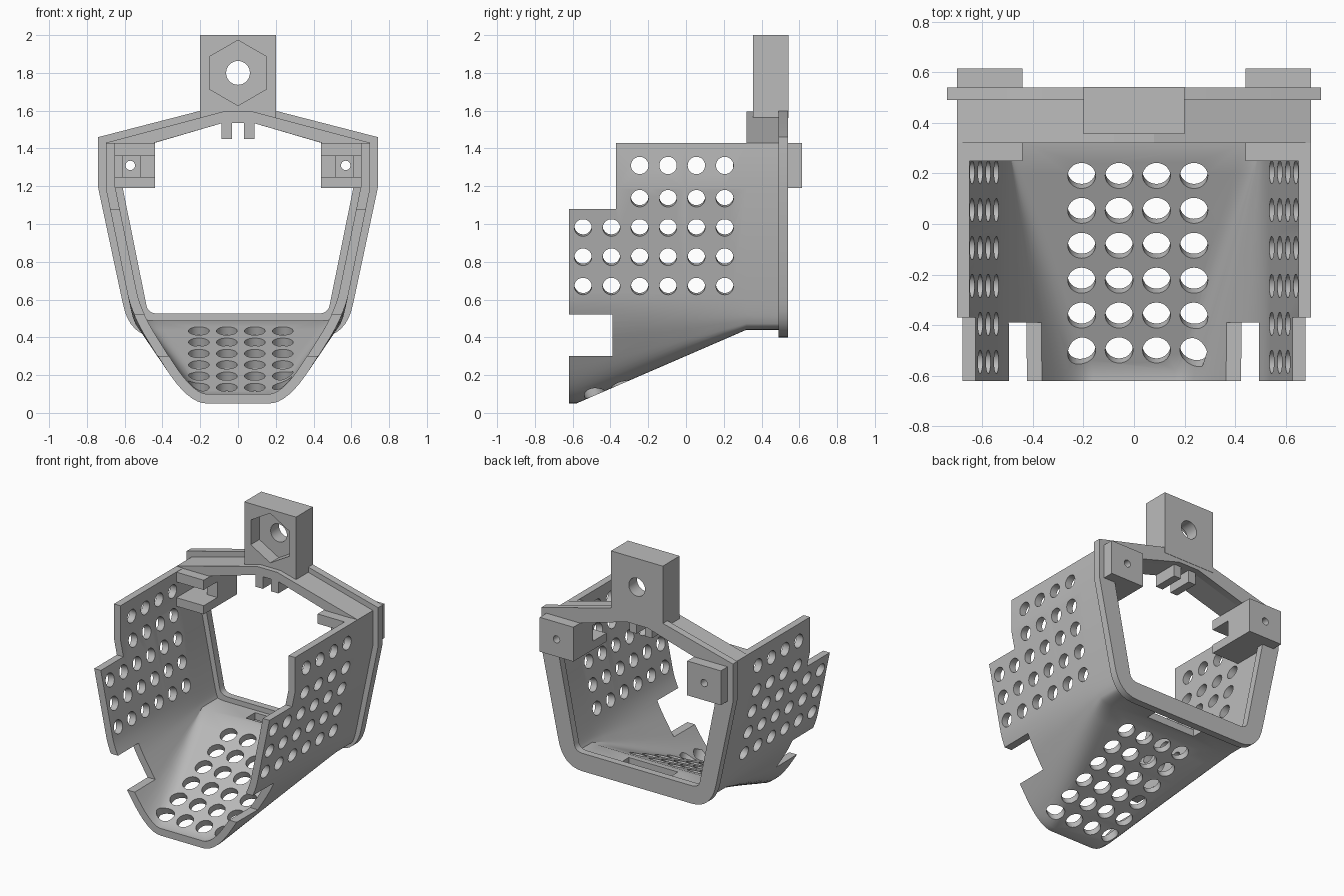
import bpy, bmesh, math
from mathutils import Vector, Matrix

if "Cube" in bpy.data.objects:
    bpy.data.objects.remove(bpy.data.objects["Cube"])

grey = bpy.data.materials.new("light_grey")
grey.diffuse_color = (0.5, 0.5, 0.5, 1)
grey.use_nodes = True
grey.node_tree.nodes["Principled BSDF"].inputs["Base Color"].default_value = grey.diffuse_color


def make(name, bm):
    bmesh.ops.recalc_face_normals(bm, faces=bm.faces)
    me = bpy.data.meshes.new(name)
    bm.to_mesh(me)
    bm.free()
    ob = bpy.data.objects.new(name, me)
    bpy.context.collection.objects.link(ob)
    me.materials.append(grey)
    return ob


def add_box(bm, x0, x1, y0, y1, z0, z1):
    m = Matrix.Translation(((x0 + x1) / 2, (y0 + y1) / 2, (z0 + z1) / 2))
    bmesh.ops.create_cube(bm, size=1, matrix=m @ Matrix.Diagonal((x1 - x0, y1 - y0, z1 - z0, 1)))


def add_cyl(bm, centre, axis, r, depth, n=32, spin=0):
    rot = Vector(axis).to_track_quat('Z', 'Y').to_matrix().to_4x4()
    bmesh.ops.create_cone(bm, cap_ends=True, segments=n, radius1=r, radius2=r, depth=depth,
                          matrix=Matrix.Translation(centre) @ rot @ Matrix.Rotation(spin, 4, 'Z'))


def activate(ob):
    bpy.ops.object.select_all(action='DESELECT')
    ob.select_set(True)
    bpy.context.view_layer.objects.active = ob


def cut(ob, bm):
    tool = make("cutter", bm)
    tool.hide_render = True
    mod = ob.modifiers.new("cut", 'BOOLEAN')
    mod.operation, mod.solver, mod.object = 'DIFFERENCE', 'EXACT', tool
    activate(ob)
    bpy.ops.object.modifier_apply(modifier=mod.name)
    bpy.data.objects.remove(tool)


def smooth(ob):
    activate(ob)
    bpy.ops.object.shade_smooth_by_angle(angle=math.radians(30))


def mirrored(half):
    return [(-x, z) for x, z in half] + [(x, z) for x, z in reversed(half)]


def skin(name, sections, closed_y=False):
    """Solid from (y, outer, inner) sections of matching point lists."""
    bm = bmesh.new()
    rows = [[[bm.verts.new((x, y, z)) for x, z in line] for line in (o, i)] for y, o, i in sections]
    for (o0, i0), (o1, i1) in zip(rows, rows[1:]):
        for k in range(len(o0) - 1):
            bm.faces.new((o0[k], o0[k + 1], o1[k + 1], o1[k]))
            bm.faces.new((i0[k], i1[k], i1[k + 1], i0[k + 1]))
        for k in (0, -1):
            bm.faces.new((o0[k], o1[k], i1[k], i0[k]))
    for o, i in (rows[0], rows[-1]):
        for k in range(len(o) - 1):
            bm.faces.new((o[k], o[k + 1], i[k + 1], i[k]))
    bmesh.ops.remove_doubles(bm, verts=bm.verts, dist=1e-5)
    return make(name, bm)


def bend(a, c, b, n=8):
    a, b, c = Vector(a), Vector(b), Vector(c)
    return [tuple(a * (1 - s) ** 2 + c * 2 * s * (1 - s) + b * s * s) for s in (k / n for k in range(n + 1))]


def offset(line, d):
    """Shift a polyline sideways by d, mitred at its corners."""
    p, out = [Vector(q) for q in line], []
    for k in range(len(p)):
        ds = [(p[j + 1] - p[j]).normalized() for j in (k - 1, k) if 0 <= j < len(p) - 1]
        ns = [Vector((-v.y, v.x)) for v in ds]
        n = sum(ns, Vector((0, 0))).normalized()
        out.append(tuple(p[k] + n * d / max(0.5, n.dot(ns[0]))))
    return out


# Cradle cross-section: upright walls, tapered walls, floor that drops to the front
def section(y):
    t = min(1, max(0, (0.32 - y) / 0.9))
    w = Vector((0.563, 0.52))
    d = Vector((0.53, 0.44)).lerp(Vector((0.265, 0.05)), t)
    half = [(0.70, 1.43), (0.70, 1.19)]
    half += bend((0.585, 0.63), w, w.lerp(d, 0.35))
    half += bend(w.lerp(d, 0.6), d, (d.x - 0.1, d.y))
    return mirrored(half)


ys = [-0.62, -0.58, -0.4, -0.2, 0, 0.2, 0.32, 0.5]
cradle = skin("cradle_shell", [(y, section(y), offset(section(y), 0.05)) for y in ys])

# Stepped front edge, side notches and rear strap slot
bm = bmesh.new()
add_box(bm, -1, 1, -1, -0.37, 1.08, 1.6)
add_box(bm, -1, 1, -1, -0.39, 0.30, 0.52)
add_box(bm, -0.19, 0.19, 0.36, 0.46, 0.3, 0.515)
cut(cradle, bm)

# Ventilation holes
bm = bmesh.new()
for z in (1.31, 1.14, 0.985, 0.83, 0.675):
    lean = 0.205 if z < 1.19 else 0
    x = 0.675 - lean * (1.19 - z)
    for c in range(6):
        if c > 1 or z < 1.1:
            for s in (-1, 1):
                add_cyl(bm, (s * x, -0.545 + 0.15 * c, z), (s, 0, -lean), 0.046, 0.16)
for r in range(6):
    y = 0.20 - 0.138 * r
    for c in range(4):
        add_cyl(bm, (-0.207 + 0.148 * c, y, 0.465 - 0.39 * (0.32 - y) / 0.9), (0, -0.433, 1), 0.055, 0.16)
cut(cradle, bm)
smooth(cradle)

# Front lip: flange around the low front edge
front = section(-0.6)
lip = skin("front_lip", [(y, offset(front, -0.05), offset(front, 0.03)) for y in (-0.62, -0.585)])
bm = bmesh.new()
add_box(bm, -1, 1, -1, 0, 0.30, 2)
for s in (-1, 1):
    add_box(bm, min(s * 0.445, s), max(s * 0.445, s), -1, 0, 0, 2)
cut(lip, bm)
smooth(lip)

# Rear ring
outer = [(0, 1.63), (0.08, 1.63), (0.74, 1.46), (0.74, 1.19)] + bend((0.61, 0.58), (0.575, 0.40), (0.42, 0.40)) + [(0, 0.40)]
inner = [(0, 1.535), (0.08, 1.535), (0.61, 1.38), (0.61, 1.19)] + bend((0.485, 0.57), (0.476, 0.525), (0.42, 0.525)) + [(0, 0.525)]
ring = skin("rear_ring", [(y, mirrored(outer), mirrored(inner)) for y in (0.49, 0.54)])
smooth(ring)

# Roof beam
top = mirrored([(0.70, 1.43), (0.08, 1.595)])
low = mirrored([(0.65, 1.37), (0.08, 1.535)])
skin("roof_beam", [(y, top, low) for y in (0.32, 0.5)])

# Cable prongs under the beam
bm = bmesh.new()
for s in (-1, 1):
    add_box(bm, s * 0.06 - 0.028, s * 0.06 + 0.028, 0.32, 0.5, 1.45, 1.57)
make("cable_prongs", bm)

# Top mounting block with hexagonal nut recess
bm = bmesh.new()
add_box(bm, -0.2, 0.2, 0.355, 0.542, 1.56, 2.0)
block = make("mounting_block", bm)
bm = bmesh.new()
add_cyl(bm, (0, 0.35, 1.80), (0, 1, 0), 0.173, 0.2, n=6)
vs = [v.co for v in bm.verts]
if max(v.x for v in vs) > 0.16:
    bmesh.ops.rotate(bm, verts=bm.verts, cent=(0, 0, 1.8), matrix=Matrix.Rotation(math.pi / 6, 3, 'Y'))
cut(block, bm)
bm = bmesh.new()
add_cyl(bm, (0, 0.45, 1.80), (0, 1, 0), 0.063, 0.5)
cut(block, bm)
smooth(block)

# Side brackets with nut pocket and screw hole
for s, side in ((-1, "left"), (1, "right")):
    def sbox(bm, a, b, *rest):
        add_box(bm, min(s * a, s * b), max(s * a, s * b), *rest)
    bm = bmesh.new()
    sbox(bm, 0.44, 0.66, 0.25, 0.545, 1.19, 1.428)
    rear = bmesh.new()
    sbox(rear, 0.44, 0.70, 0.538, 0.615, 1.19, 1.43)
    parts = [make(side + "_bracket", bm), make(side + "_rear_pad", rear)]
    bm = bmesh.new()
    sbox(bm, 0.40, 0.65, 0.2, 0.40, 1.25, 1.36)
    cut(parts[0], bm)
    bm = bmesh.new()
    sbox(bm, 0.52, 0.65, 0.2, 0.50, 1.25, 1.36)
    cut(parts[0], bm)
    for p in parts:
        bm = bmesh.new()
        add_cyl(bm, (s * 0.57, 0.5, 1.31), (0, 1, 0), 0.025, 0.5, n=24)
        cut(p, bm)
        smooth(p)
